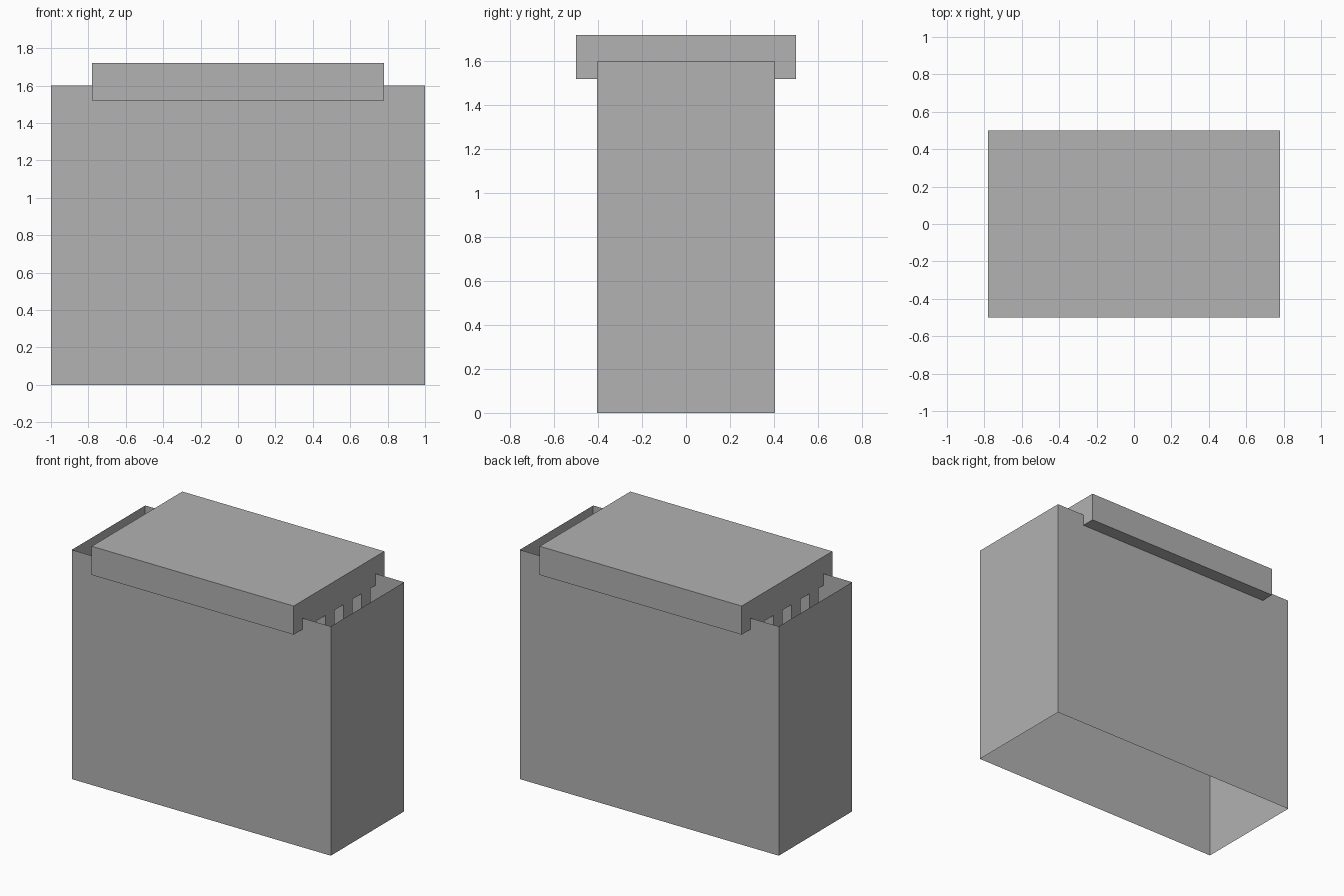
import bpy, bmesh

cube = bpy.data.objects.get("Cube")
if cube:
    bpy.data.objects.remove(cube, do_unlink=True)

# Single plain grey
grey = bpy.data.materials.new("plain_grey")
grey.use_nodes = True
GREY = (0.445, 0.445, 0.445, 1.0)
grey.diffuse_color = GREY
grey.node_tree.nodes["Principled BSDF"].inputs["Base Color"].default_value = GREY


def block(name, size, centre, open_top=False, open_bottom=False):
    """Axis-aligned block, optionally without its top or bottom face."""
    bm = bmesh.new()
    bmesh.ops.create_cube(bm, size=1.0)
    bm.normal_update()
    caps = [f for f in bm.faces
            if (open_top and f.normal.z > 0.5) or (open_bottom and f.normal.z < -0.5)]
    bmesh.ops.delete(bm, geom=caps, context='FACES_ONLY')
    for v in bm.verts:
        v.co = [c + s * p for c, s, p in zip(centre, size, v.co)]
    mesh = bpy.data.meshes.new(name)
    bm.to_mesh(mesh)
    bm.free()
    mesh.materials.append(grey)
    obj = bpy.data.objects.new(name, mesh)
    bpy.context.collection.objects.link(obj)
    return obj


# Thin-walled body, open at top and bottom
block("body_walls", (2.0, 0.81, 1.6), (0, 0, 0.8), open_top=True, open_bottom=True)

# Lid slab overhanging the front and back walls
block("lid", (1.56, 1.0, 0.2), (0, 0, 1.62))

# Four lengthwise ribs under the lid
for i, y in enumerate((-0.3, -0.1, 0.1, 0.3)):
    block(f"lid_rib_{i + 1}", (1.56, 0.1, 0.2), (0, y, 1.42), open_top=True)
